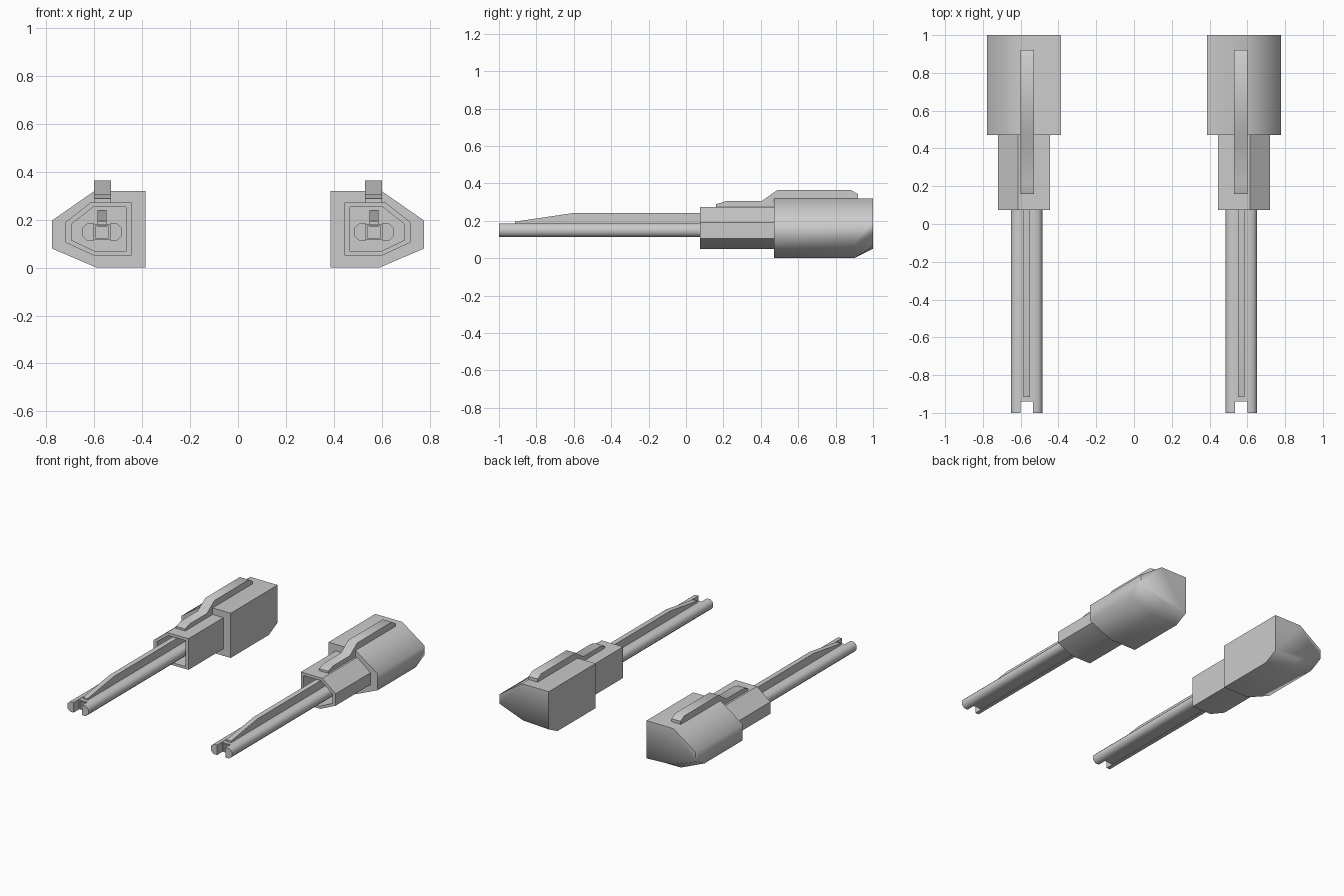
import bpy, bmesh
from math import radians

if "Cube" in bpy.data.objects:
    bpy.data.objects.remove(bpy.data.objects["Cube"])


def loft(name, rings, angle=40):
    """Skin a chain of equal-sized rings, cap both ends, mirror to the other side."""
    bm = bmesh.new()
    loops = [[bm.verts.new(p) for p in ring] for ring in rings]
    n = len(loops[0])
    for a, b in zip(loops, loops[1:]):
        for i in range(n):
            j = (i + 1) % n
            bm.faces.new((a[i], a[j], b[j], b[i]))
    bm.faces.new(loops[0])
    bm.faces.new(loops[-1][::-1])
    bmesh.ops.recalc_face_normals(bm, faces=bm.faces)
    mesh = bpy.data.meshes.new(name)
    bm.to_mesh(mesh)
    bm.free()
    obj = bpy.data.objects.new(name, mesh)
    bpy.context.collection.objects.link(obj)
    bpy.ops.object.select_all(action='DESELECT')
    obj.select_set(True)
    bpy.context.view_layer.objects.active = obj
    bpy.ops.object.shade_smooth_by_angle(angle=radians(angle))
    obj.modifiers.new("mirror", 'MIRROR').use_axis = (True, False, False)
    return obj


def at_y(section, y):
    return [(x, y, z) for x, z in section]


def at_x(profile, x):
    return [(x, y, z) for y, z in profile]


def rect(x0, x1, z0, z1):
    return [(x0, z0), (x1, z0), (x1, z1), (x0, z1)]


# rear housing with its lower back edge raised
body = [(.387, 0), (.59, 0), (.777, .08), (.777, .197), (.60, .32), (.387, .32)]
tail = [(.387, .05), (.59, .06), (.777, .13), (.777, .197), (.60, .32), (.387, .32)]
loft("housing", [at_y(body, .47), at_y(body, .9), at_y(tail, 1.0)], 80)

# hollow neck sleeve around the barrel root
outer = [(.445, .05), (.60, .05), (.72, .105), (.72, .19), (.615, .273), (.445, .273)]
inner = [(.467, .068), (.595, .068), (.695, .115), (.695, .182), (.605, .253), (.467, .253)]
loft("neck_sleeve", [at_y(outer, .5), at_y(outer, .075), at_y(inner, .075), at_y(inner, .46)], 30)

# two side rails with rounded outer edges
cx = .568
rail = [(.034, .113), (.062, .113), (.083, .133), (.083, .165), (.062, .185), (.034, .185)]
for side, label in ((-1, "inner"), (1, "outer")):
    section = [(cx + side * x, z) for x, z in rail]
    loft(label + "_rail", [at_y(section, -1.0), at_y(section, .48)], 50)

# centre barrel with a recessed square muzzle
tube, bore = rect(cx - .037, cx + .037, .115, .183), rect(cx - .027, cx + .027, .124, .174)
loft("centre_barrel", [at_y(tube, .48), at_y(tube, -.94), at_y(bore, -.94), at_y(bore, -.88)])

# tapered fin along the top of the barrel
fin = [(-.915, .17), (-.915, .195), (-.61, .24), (.48, .24), (.48, .17)]
loft("barrel_fin", [at_x(fin, cx - .018), at_x(fin, cx + .018)])

# stepped duct over neck and housing
duct = [(.16, .262), (.16, .288), (.215, .305), (.405, .305), (.49, .365),
        (.88, .365), (.92, .342), (.92, .262)]
loft("top_duct", [at_x(duct, .53), at_x(duct, .602)], 50)
